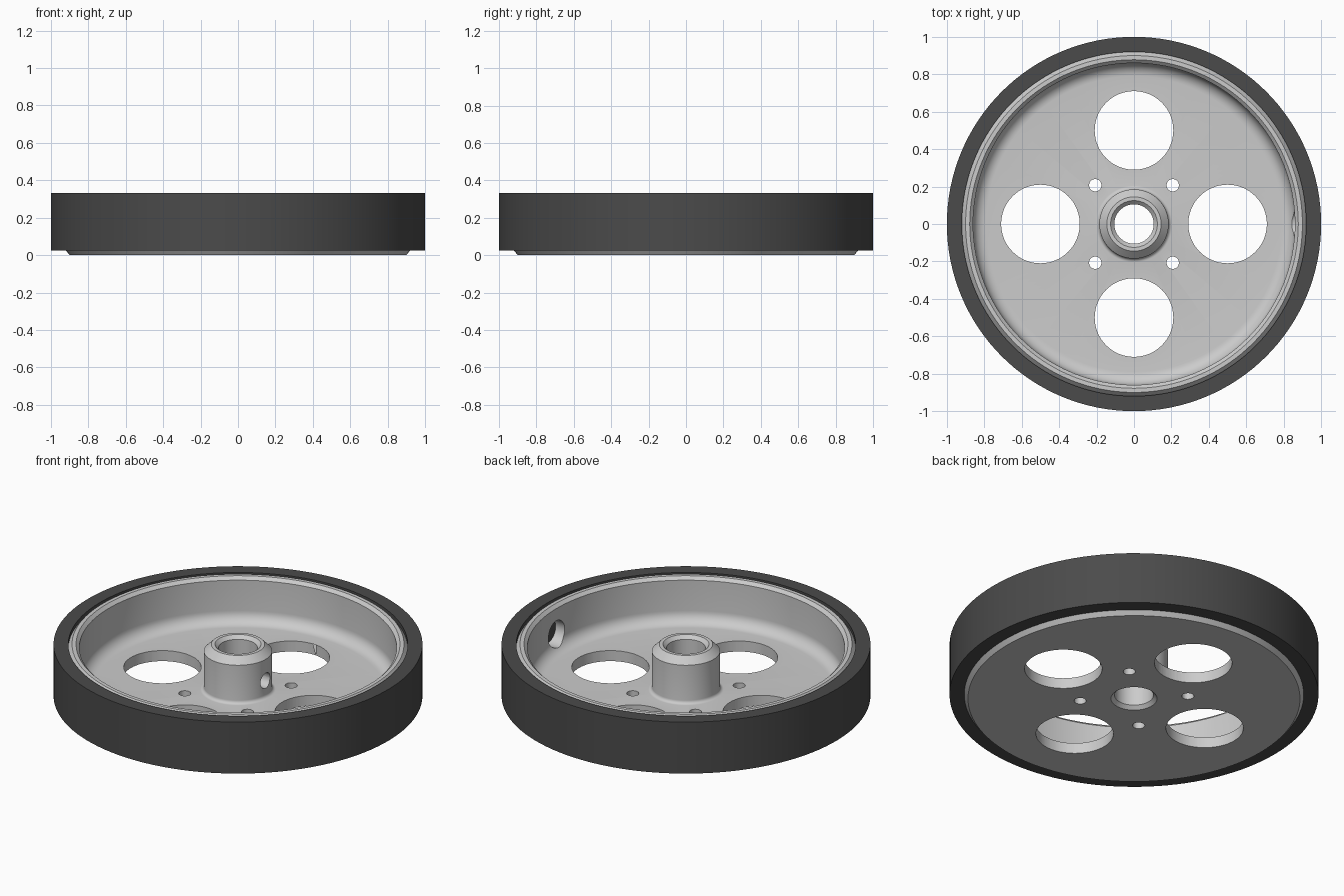
import bpy, bmesh
from math import cos, sin, pi, radians

if "Cube" in bpy.data.objects:
    bpy.data.objects.remove(bpy.data.objects["Cube"])

SEG = 128
TOP = 0.333      # upper plane of tyre, rim and hub
FLOOR = 0.063    # upper face of the web


def arc(cx, cz, r, a0, a1, n=8):
    """Points of a fillet arc in the (radius, z) plane."""
    angles = [radians(a0 + (a1 - a0) * i / n) for i in range(n + 1)]
    return [(cx + r * cos(a), cz + r * sin(a)) for a in angles]


def lathe(name, profile):
    """Revolve a closed (radius, z) profile around z."""
    bm = bmesh.new()
    rings = []
    for i in range(SEG):
        a = 2 * pi * i / SEG
        rings.append([bm.verts.new((r * cos(a), r * sin(a), z)) for r, z in profile])
    n = len(profile)
    for i in range(SEG):
        p, q = rings[i], rings[(i + 1) % SEG]
        for j in range(n):
            k = (j + 1) % n
            bm.faces.new((p[j], q[j], q[k], p[k]))
    bmesh.ops.recalc_face_normals(bm, faces=bm.faces)
    mesh = bpy.data.meshes.new(name)
    bm.to_mesh(mesh)
    bm.free()
    obj = bpy.data.objects.new(name, mesh)
    bpy.context.collection.objects.link(obj)
    return obj


def drill(target, radius, depth, loc, rot=(0, 0, 0), sides=64):
    """Cut a round hole through the target."""
    bpy.ops.mesh.primitive_cylinder_add(vertices=sides, radius=radius, depth=depth,
                                        location=loc, rotation=rot)
    cutter = bpy.context.object
    cutter.name = "hole_cutter"
    cutter.hide_render = True
    mod = target.modifiers.new("hole", 'BOOLEAN')
    mod.operation = 'DIFFERENCE'
    mod.solver = 'EXACT'
    mod.object = cutter
    bpy.context.view_layer.objects.active = target
    bpy.ops.object.modifier_apply(modifier=mod.name)
    bpy.data.objects.remove(cutter, do_unlink=True)


def smooth(obj):
    bpy.ops.object.select_all(action='DESELECT')
    obj.select_set(True)
    bpy.context.view_layer.objects.active = obj
    bpy.ops.object.shade_smooth_by_angle(angle=radians(30))


# Rim, web and hub as one turned part
profile = [(0.125, 0), (0.9, 0), (0.92, 0.025),
           (0.92, TOP - 0.025), (0.9, TOP), (0.878, TOP), (0.86, TOP - 0.018)]
profile += arc(0.79, FLOOR + 0.07, 0.07, 0, -90)          # wall-to-web fillet
profile += arc(0.205, FLOOR + 0.02, 0.02, 270, 180, 5)    # web-to-hub fillet
profile += [(0.185, TOP - 0.04), (0.145, TOP), (0.125, TOP),
            (0.105, TOP - 0.02), (0.105, 0.02)]
rim = lathe("rim_and_hub", profile)

# Large lightening holes and small bolt holes
for i in range(4):
    a = i * pi / 2
    drill(rim, 0.21, 0.3, (0.5 * cos(a), 0.5 * sin(a), 0.05))
    b = a + pi / 4
    drill(rim, 0.033, 0.3, (0.293 * cos(b), 0.293 * sin(b), 0.05), sides=32)

# Set-screw hole in the hub and its access hole in the rim wall
drill(rim, 0.045, 0.25, (0.155, 0, 0.165), (0, pi / 2, 0), 32)
drill(rim, 0.077, 0.4, (0.9, 0, 0.165), (0, pi / 2, 0), 48)
smooth(rim)

# Tyre band
tyre = lathe("tyre", [(0.92, 0.025), (1, 0.025), (1, TOP), (0.92, TOP)])
rubber = bpy.data.materials.new("dark_rubber")
rubber.diffuse_color = (0.07, 0.07, 0.07, 1)
rubber.use_nodes = True
rubber.node_tree.nodes["Principled BSDF"].inputs["Base Color"].default_value = rubber.diffuse_color
tyre.data.materials.append(rubber)
smooth(tyre)
